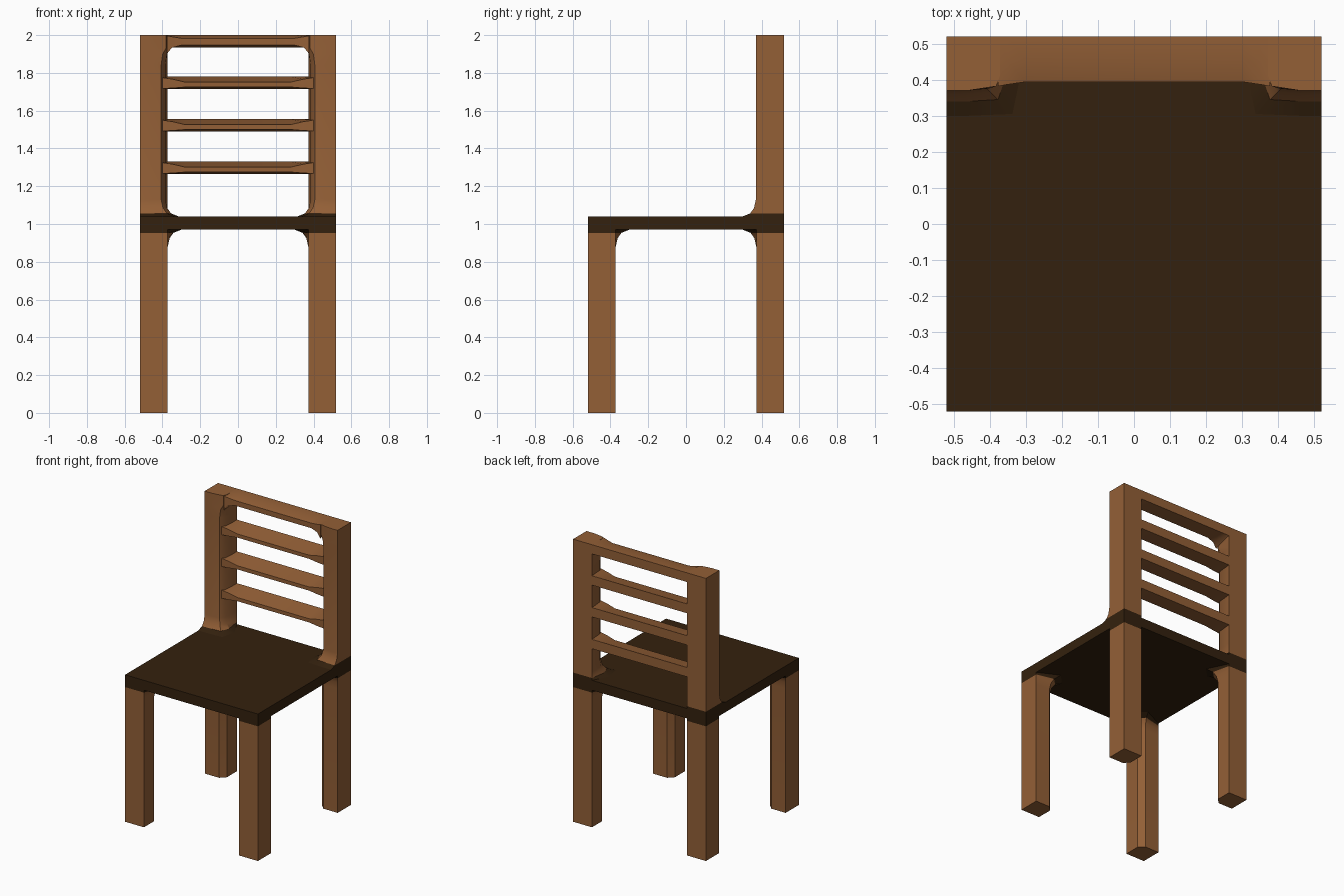
import bpy, bmesh
from math import radians

cube = bpy.data.objects.get("Cube")
if cube:
    bpy.data.objects.remove(cube, do_unlink=True)


def material(name, rgb):
    m = bpy.data.materials.new(name)
    m.use_nodes = True
    m.diffuse_color = (*rgb, 1)
    m.node_tree.nodes["Principled BSDF"].inputs["Base Color"].default_value = (*rgb, 1)
    return m


wood = material("warm_wood", (0.292, 0.115, 0.037))
dark = material("dark_wood", (0.034, 0.0152, 0.0044))
H = 0.52       # half width of the chair
IN = 0.372     # inner side of legs and posts
SEAT_LOW, SEAT_TOP = 0.97, 1.04


def loft(name, rings, mats, dark_rule=None):
    """Skin matching rings of points and close both ends."""
    bm = bmesh.new()
    loops = [[bm.verts.new(p) for p in ring] for ring in rings]
    n = len(loops[0])
    for a, b in zip(loops, loops[1:]):
        for i in range(n):
            j = (i + 1) % n
            bm.faces.new((a[i], a[j], b[j], b[i]))
    bm.faces.new(loops[0])
    bm.faces.new(loops[-1])
    bmesh.ops.recalc_face_normals(bm, faces=bm.faces)
    if dark_rule:
        for f in bm.faces:
            if dark_rule(f.calc_center_median().z):
                f.material_index = 1
    mesh = bpy.data.meshes.new(name)
    bm.to_mesh(mesh)
    bm.free()
    for m in mats:
        mesh.materials.append(m)
    ob = bpy.data.objects.new(name, mesh)
    bpy.context.collection.objects.link(ob)
    bpy.context.view_layer.objects.active = ob
    ob.select_set(True)
    bpy.ops.object.shade_smooth_by_angle(angle=radians(28))
    ob.select_set(False)
    return ob


# Seat slab
loft("seat", [[(-H, -H, z), (H, -H, z), (H, H, z), (-H, H, z)]
              for z in (SEAT_LOW, SEAT_TOP)], [dark])


# Legs: square with a chamfered inner corner that flares into the seat
def leg(name, sx, sy):
    rings = []
    for z, flare in ((0, 0), (0.88, 0), (0.925, 0.01), (0.953, 0.03), (SEAT_LOW, 0.072)):
        near, far = IN - flare, IN + 0.036 - flare * 0.5
        pts = [(H, H), (IN, H), (near, far), (far, near), (H, IN)]
        rings.append([(sx * x, sy * y, z) for x, y in pts])
    loft(name, rings, [wood, dark], lambda z: 0.958 < z < 0.968)


# Back posts: eased inner front edge, flared foot and top
def post(name, sx):
    rings = []
    for z, foot, top in ((SEAT_TOP, 0.07, 0), (1.056, 0.03, 0), (1.085, 0.01, 0),
                         (1.13, 0, 0), (1.84, 0, 0), (1.9, 0, 0.008), (1.93, 0, 0.03), (2, 0, 0.03)):
        shift = max(foot, top)
        pts = [(H, H), (IN, H), (IN + 0.013 - shift, 0.41),
               (IN + 0.035 - shift, 0.375 - foot + top * 0.2), (0.46, 0.37 - foot), (H, 0.37 - foot)]
        if top >= 0.03:
            pts[2] = (IN, 0.41)
            pts[3] = (IN + 0.01, 0.382)
        rings.append([(sx * x, y, z) for x, y in pts])
    loft(name, rings, [wood, dark], lambda z: SEAT_TOP < z < 1.052)


for side, sx in (("left", 1), ("right", -1)):
    leg("front_leg_" + side, sx, -1)
    leg("back_leg_" + side, sx, 1)
    post("back_post_" + side, sx)

# Slats: full at the ends, thinned toward the front along the middle
for i, zc in enumerate((1.297, 1.522, 1.747)):
    rings = []
    for x, thin in ((-0.4, 0), (-0.345, 0.35), (-0.28, 1), (0.28, 1), (0.345, 0.35), (0.4, 0)):
        front = 0.387 + 0.008 * thin
        rings.append([(x, H, zc - 0.033), (x, H, zc + 0.033),
                      (x, front, zc + 0.028 - 0.024 * thin),
                      (x, front, zc - 0.03 + 0.008 * thin)])
    loft(f"back_slat_{i + 1}", rings, [wood])

# Top rail: hollowed front with a softly dipped upper edge
rings = []
for x, mid in ((-IN - 0.005, 0), (-0.35, 0.4), (-0.3, 1), (0.3, 1), (0.35, 0.4), (IN + 0.005, 0)):
    front = 0.382 + 0.012 * mid
    low = 1.9 + 0.037 * min(1, mid * 2)
    rings.append([(x, H, 1.935), (x, H, 2), (x, 0.45, 2),
                  (x, front, 1.997 - 0.014 * mid), (x, front, low + 0.01 * mid)])
loft("top_rail", rings, [wood])
